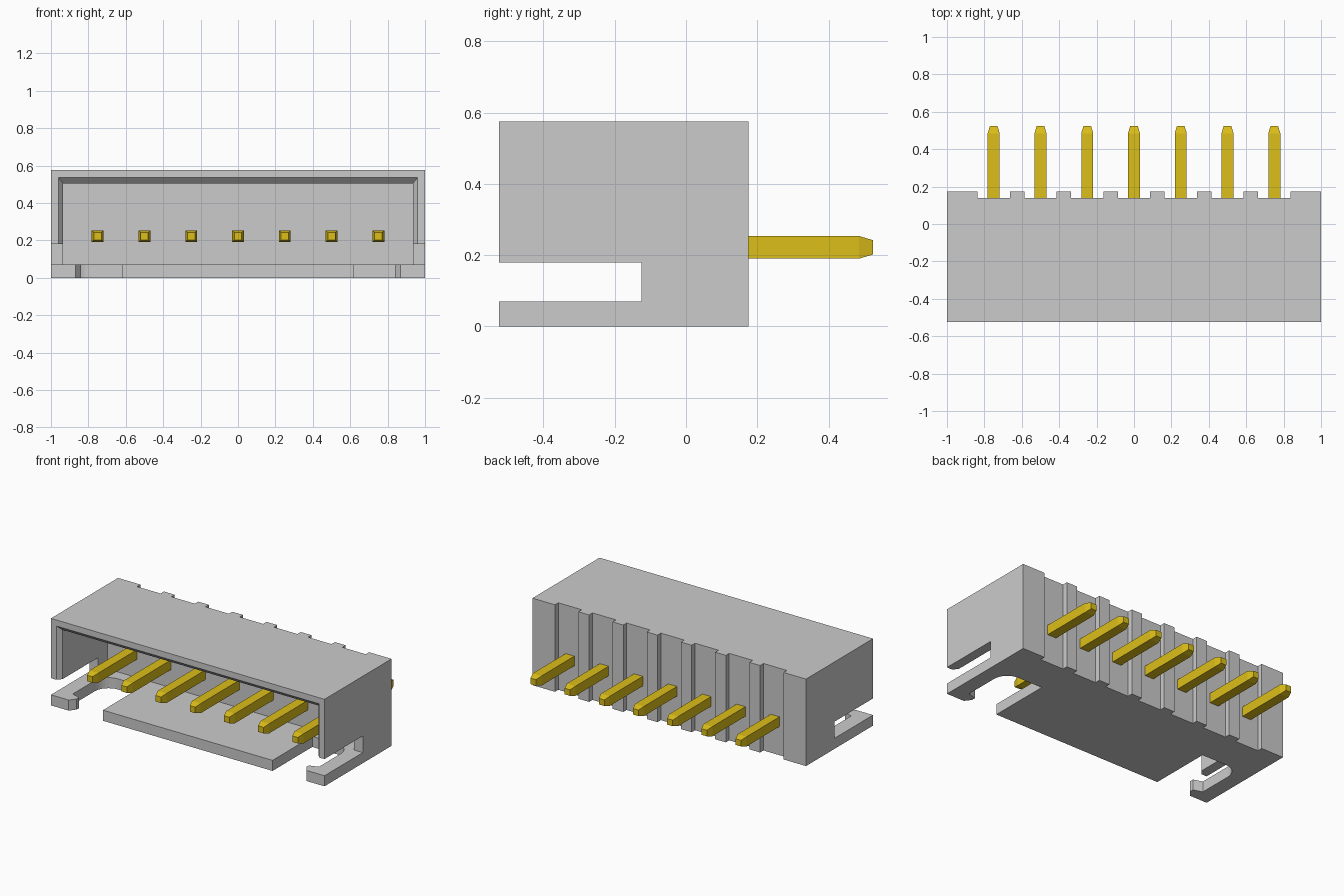
import bpy, bmesh, math

if "Cube" in bpy.data.objects:
    bpy.data.objects.remove(bpy.data.objects["Cube"])


def make_object(name, bm):
    bmesh.ops.recalc_face_normals(bm, faces=bm.faces)
    mesh = bpy.data.meshes.new(name)
    bm.to_mesh(mesh)
    bm.free()
    obj = bpy.data.objects.new(name, mesh)
    bpy.context.collection.objects.link(obj)
    return obj


def loft(name, sections):
    """Solid through rectangles along y: (y, x0, x1, z0, z1)."""
    bm = bmesh.new()
    rings = [[bm.verts.new(p) for p in ((x0, y, z0), (x1, y, z0), (x1, y, z1), (x0, y, z1))]
             for y, x0, x1, z0, z1 in sections]
    bm.faces.new(rings[0])
    bm.faces.new(rings[-1])
    for a, b in zip(rings, rings[1:]):
        for i in range(4):
            j = (i + 1) % 4
            bm.faces.new((a[i], a[j], b[j], b[i]))
    return make_object(name, bm)


def box(name, x0, x1, y0, y1, z0, z1):
    return loft(name, [(y0, x0, x1, z0, z1), (y1, x0, x1, z0, z1)])


def prism(name, outline, z0, z1):
    bm = bmesh.new()
    face = bm.faces.new([bm.verts.new((x, y, z0)) for x, y in outline])
    ext = bmesh.ops.extrude_face_region(bm, geom=[face])["geom"]
    bmesh.ops.translate(bm, vec=(0, 0, z1 - z0),
                        verts=[v for v in ext if isinstance(v, bmesh.types.BMVert)])
    return make_object(name, bm)


def cut(target, cutter):
    cutter.hide_render = True
    mod = target.modifiers.new("cut", 'BOOLEAN')
    mod.operation = 'DIFFERENCE'
    mod.solver = 'EXACT'
    mod.object = cutter
    bpy.context.view_layer.objects.active = target
    bpy.ops.object.modifier_apply(modifier=mod.name)
    bpy.data.objects.remove(cutter)


FRONT, BACK, FLOOR = -0.525, 0.175, 0.07
pin_xs = [0.25 * i for i in range(-3, 4)]

# Housing block
housing = box("housing", -1, 1, FRONT, BACK, 0, 0.575)

# Open cavity with a chamfered mouth
cut(housing, loft("cavity_cutter", [(-0.555, -0.985, 0.985, FLOOR, 0.565),
                                    (-0.495, -0.935, 0.935, FLOOR, 0.505),
                                    (-0.03, -0.935, 0.935, FLOOR, 0.505)]))

for s in (-1, 1):
    # Notch through the side wall above the latch arm
    xs = sorted((s * 0.9, s * 1.1))
    cut(housing, box("notch_cutter", xs[0], xs[1], -0.6, -0.125, FLOOR, 0.18))

    # Floor slot that leaves a hooked latch arm with a rounded root
    r = 0.1
    arc = [(0.9 - r + r * math.sin(a), -0.11 - r + r * math.cos(a))
           for a in (math.pi / 2 * i / 8 for i in range(9))]
    outline = [(0.62, -0.6), (0.62, -0.11)] + arc + [
        (0.9, -0.44), (0.84, -0.46), (0.84, -0.485), (0.87, FRONT), (0.87, -0.6)]
    cut(housing, prism("slot_cutter", [(s * x, y) for x, y in outline], -0.1, 0.12))

# Vertical grooves in the back, one per pin
for x in pin_xs:
    cut(housing, box("groove_cutter", x - 0.086, x + 0.086, 0.14, 0.3, -0.1, 0.7))

# Gold pins with tapered ends
gold = bpy.data.materials.new("gold")
gold.diffuse_color = (0.72, 0.52, 0.01, 1)
gold.use_nodes = True
gold.node_tree.nodes["Principled BSDF"].inputs["Base Color"].default_value = gold.diffuse_color
h, t, zc = 0.032, 0.02, 0.222
for i, x in enumerate(pin_xs):
    pin = loft(f"pin_{i + 1}", [(y, x - w, x + w, zc - w, zc + w) for y, w in
                                ((-0.475, t), (-0.435, h), (0.485, h), (0.525, t))])
    pin.data.materials.append(gold)
